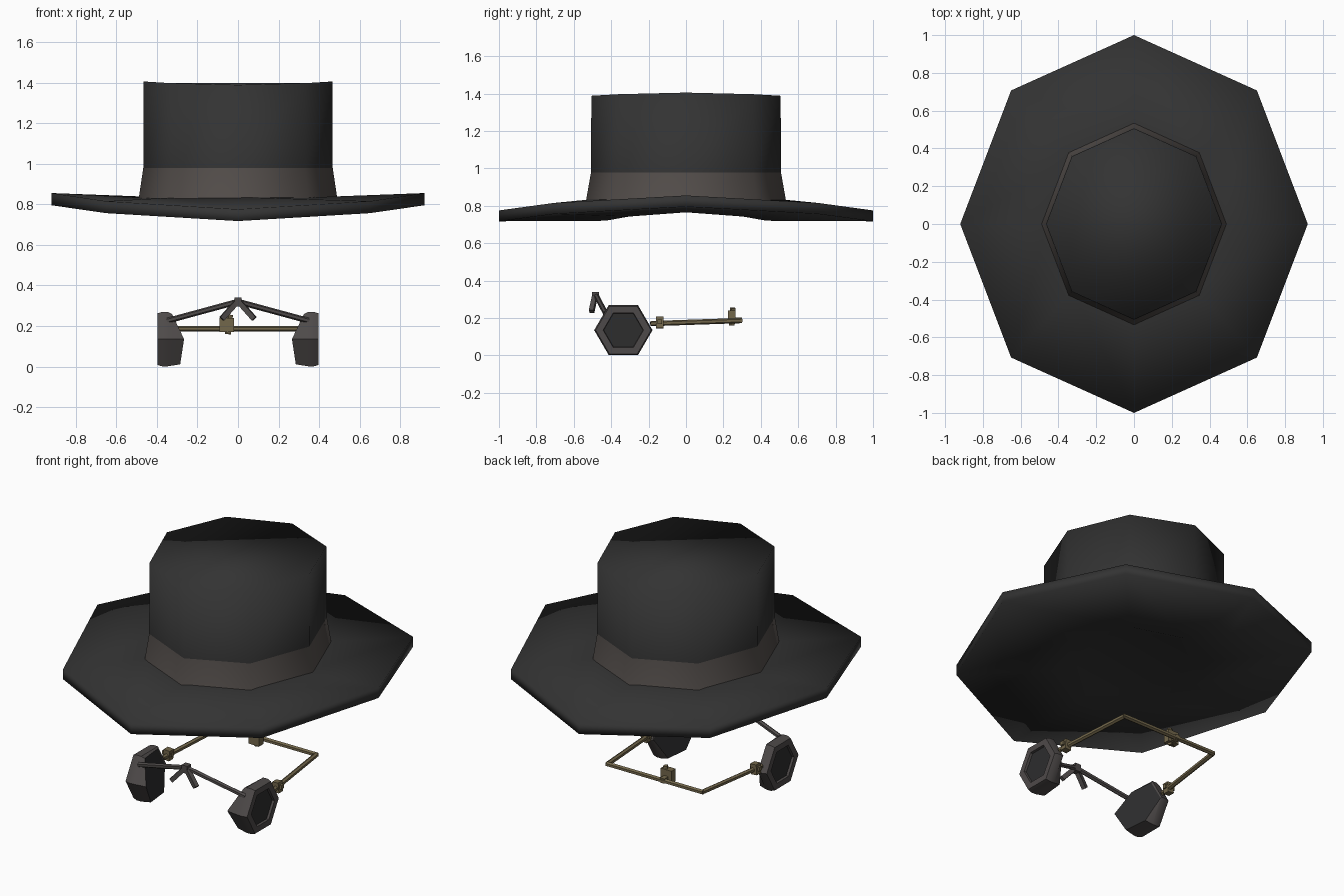
import bpy
import bmesh
from math import cos, sin, pi
from mathutils import Vector

cube = bpy.data.objects.get("Cube")
if cube:
    bpy.data.objects.remove(cube)


def material(name, rgb):
    m = bpy.data.materials.new(name)
    m.use_nodes = True
    m.diffuse_color = (*rgb, 1)
    m.node_tree.nodes["Principled BSDF"].inputs["Base Color"].default_value = (*rgb, 1)
    return m


felt = material("black felt", (0.033, 0.033, 0.033))
ribbon = material("grey ribbon", (0.09, 0.078, 0.072))
iron = material("dark iron", (0.076, 0.068, 0.067))
glass = material("smoked glass", (0.026, 0.026, 0.027))
brass = material("old brass", (0.17, 0.135, 0.07))


def finish(name, bm, mats, angle=None):
    bmesh.ops.recalc_face_normals(bm, faces=bm.faces)
    mesh = bpy.data.meshes.new(name)
    bm.to_mesh(mesh)
    bm.free()
    for m in mats:
        mesh.materials.append(m)
    ob = bpy.data.objects.new(name, mesh)
    bpy.context.collection.objects.link(ob)
    if angle is not None:
        bpy.ops.object.select_all(action="DESELECT")
        ob.select_set(True)
        bpy.context.view_layer.objects.active = ob
        bpy.ops.object.shade_smooth_by_angle(angle=angle)
    return ob


def loft(bm, rings, slots, caps=(None, None)):
    """Bridge rings of points; slots gives each strip's material, caps the ends'."""
    loops = [[bm.verts.new(p) for p in ring] for ring in rings]
    for a, b, slot in zip(loops, loops[1:], slots):
        n = len(a)
        for i in range(n):
            j = (i + 1) % n
            bm.faces.new((a[i], a[j], b[j], b[i])).material_index = slot
    for loop, slot in zip((loops[0], loops[-1]), caps):
        if slot is not None:
            bm.faces.new(loop).material_index = slot


def octagon(rx, ry, z_side, z_end):
    """Oval eight-sided ring whose height differs at the sides and the ends."""
    return [(rx * cos(a), ry * sin(a), z_end + (z_side - z_end) * cos(a) ** 2)
            for a in (i * pi / 4 for i in range(8))]


# Brim: saddle-shaped plate with thickness
bm = bmesh.new()
loft(bm, [octagon(0.46, 0.5, 0.83, 0.835),
          octagon(0.92, 1.0, 0.855, 0.775),
          octagon(0.92, 1.0, 0.795, 0.717),
          octagon(0.4, 0.43, 0.765, 0.72),
          octagon(0.3, 0.32, 0.765, 0.765)], [0] * 4, (None, 0))
finish("brim", bm, [felt], pi)

# Crown, flared at the foot, with the ribbon around it
bm = bmesh.new()
loft(bm, [octagon(0.49, 0.535, 0.825, 0.825),
          octagon(0.467, 0.508, 0.978, 0.978),
          octagon(0.465, 0.506, 1.405, 1.388)], [1, 0], (None, 0))
finish("crown", bm, [felt, ribbon], pi)


# Goggle cups, with lenses facing sideways
def hexagon(x, r):
    return [Vector((x, -0.335 + r * cos(i * pi / 3), 0.135 + 0.99 * r * sin(i * pi / 3)))
            for i in range(6)]


for side, label in ((1, "left"), (-1, "right")):
    inner = hexagon(0.3, 0.145)
    for p, depth in zip(inner, (0.345, 0.34, 0.325, 0.266, 0.285, 0.3)):
        p.x = depth
    rings = [hexagon(0.385, 0.105), hexagon(0.398, 0.108), hexagon(0.398, 0.148),
             hexagon(0.375, 0.156), hexagon(0.345, 0.156), inner]
    for ring in rings:
        for p in ring:
            p.x *= side
    bm = bmesh.new()
    loft(bm, rings, [0] * 5, (1, 1))
    finish(label + "_goggle_cup", bm, [iron, glass], 0.6)


def rod(name, start, end, width, mat, sides=6):
    a, b = Vector(start), Vector(end)
    turn = (b - a).to_track_quat("Z", "Y")
    ring = [turn @ Vector((width * cos(t), width * sin(t), 0))
            for t in ((i + 0.5) * 2 * pi / sides for i in range(sides))]
    bm = bmesh.new()
    loft(bm, [[a + p for p in ring], [b + p for p in ring]], [0], (0, 0))
    return finish(name, bm, [mat], 0.6 if sides > 4 else None)


# Nose bridge, strap sides and clasps
for side, label in ((1, "left"), (-1, "right")):
    rod(label + "_bridge_bar", (side * 0.35, -0.43, 0.225), (0, -0.48, 0.32), 0.014, iron)
    rod(label + "_bridge_tail", (0, -0.485, 0.325), (side * 0.08, -0.505, 0.235), 0.018, iron, 4)
    rod(label + "_strap", (side * 0.36, -0.19, 0.17), (side * 0.31, 0.29, 0.186), 0.014, brass)
    rod(label + "_clasp", (side * 0.36, -0.14, 0.145), (side * 0.355, -0.14, 0.205), 0.028, brass, 4)
    rod(label + "_clasp_pin", (side * 0.33, -0.14, 0.18), (side * 0.39, -0.14, 0.18), 0.016, brass, 4)

rod("bridge_knot", (0, -0.483, 0.295), (0, -0.483, 0.34), 0.026, iron, 4)

# Rear strap with its buckle
rod("rear_strap", (-0.315, 0.29, 0.186), (0.315, 0.29, 0.186), 0.014, brass)
rod("buckle", (-0.055, 0.225, 0.205), (-0.055, 0.265, 0.205), 0.05, brass, 4).rotation_euler = (0, 0, 0)
rod("buckle_pin", (-0.05, 0.245, 0.16), (-0.04, 0.25, 0.255), 0.016, brass, 4)
rod("buckle_link", (-0.055, 0.23, 0.19), (-0.055, 0.3, 0.188), 0.02, brass, 4)
